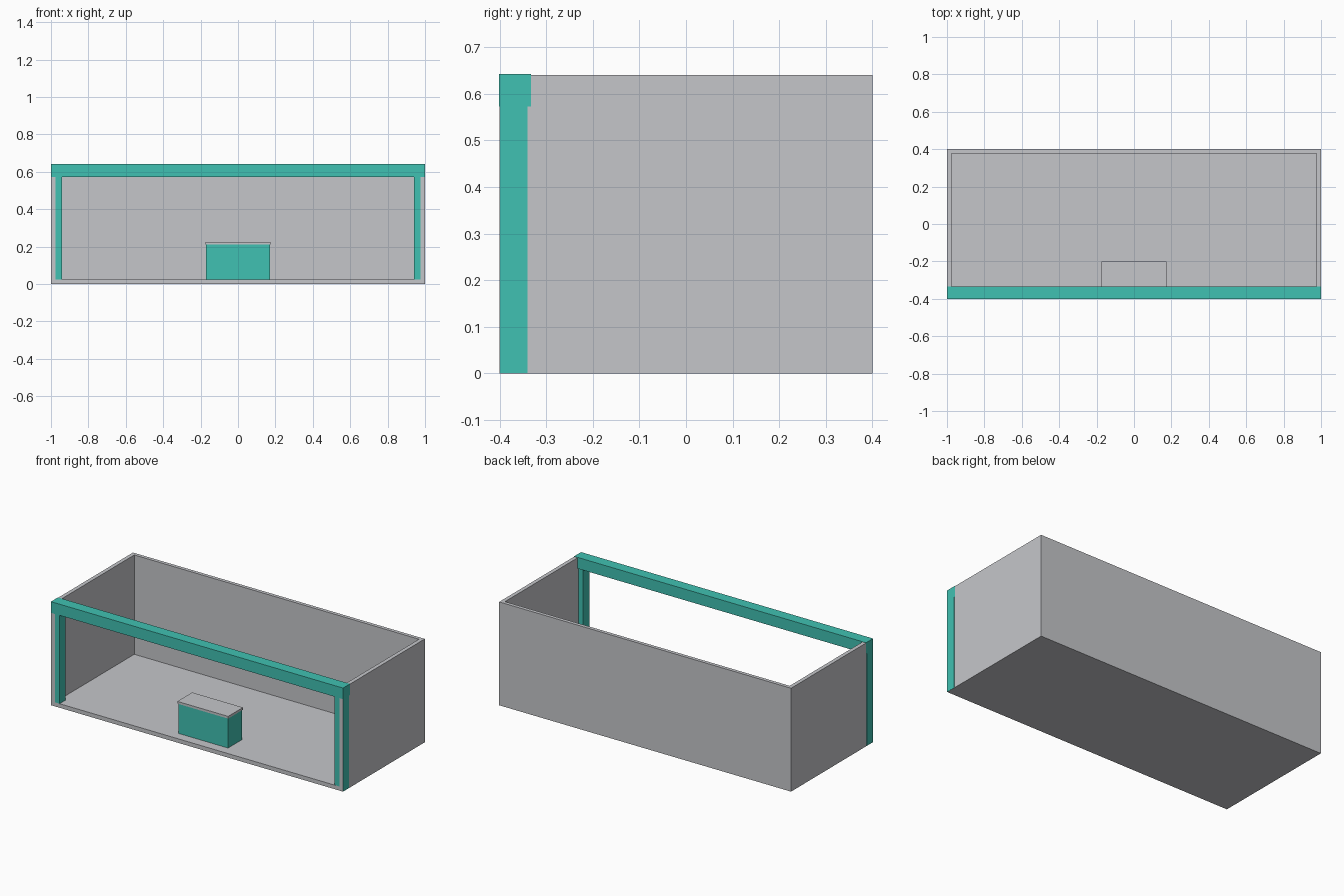
import bpy
import bmesh

if "Cube" in bpy.data.objects:
    bpy.data.objects.remove(bpy.data.objects["Cube"])


def material(name, rgb):
    m = bpy.data.materials.new(name)
    m.diffuse_color = (*rgb, 1.0)
    m.use_nodes = True
    m.node_tree.nodes["Principled BSDF"].inputs["Base Color"].default_value = m.diffuse_color
    return m


grey = material("light_grey", (0.558, 0.565, 0.591))
teal = material("teal", (0.051, 0.533, 0.445))


def box(name, x, y, z, mat):
    """Box given by its (min, max) range on each axis."""
    bm = bmesh.new()
    bmesh.ops.create_cube(bm, size=1.0)
    for v in bm.verts:
        v.co = [r[0] if c < 0 else r[1] for c, r in zip(v.co, (x, y, z))]
    mesh = bpy.data.meshes.new(name)
    bm.to_mesh(mesh)
    bm.free()
    mesh.materials.append(mat)
    ob = bpy.data.objects.new(name, mesh)
    bpy.context.collection.objects.link(ob)
    return ob


# Booth shell: floor, back wall and two side walls, open at the front and top
WALL = 0.025
shell = box("booth_shell", (-0.9995, 0.9995), (-0.4, 0.4), (0, 0.64), grey)
cutter = box("shell_cutter", (-1 + WALL, 1 - WALL), (-0.6, 0.4 - 0.022),
             (WALL, 0.9), grey)
cutter.hide_render = True
mod = shell.modifiers.new("hollow", "BOOLEAN")
mod.operation = "DIFFERENCE"
mod.solver = "EXACT"
mod.object = cutter
bpy.context.view_layer.objects.active = shell
bpy.ops.object.modifier_apply(modifier=mod.name)
bpy.data.objects.remove(cutter)

# Front posts, one in each corner, a hair proud of the side walls
for side, name in ((-1, "left_post"), (1, "right_post")):
    box(name, tuple(sorted((side * 0.942, side * 1.0))), (-0.3995, -0.34),
        (0.0005, 0.6), teal)

# Header beam across the front
box("header_beam", (-1, 1), (-0.4015, -0.333), (0.573, 0.642), teal)

# Reception counter with an overhanging top
box("counter_body", (-0.17, 0.17), (-0.34, -0.206), (0.0005, 0.21), teal)
box("counter_top", (-0.174, 0.174), (-0.345, -0.2), (0.21, 0.224), grey)
